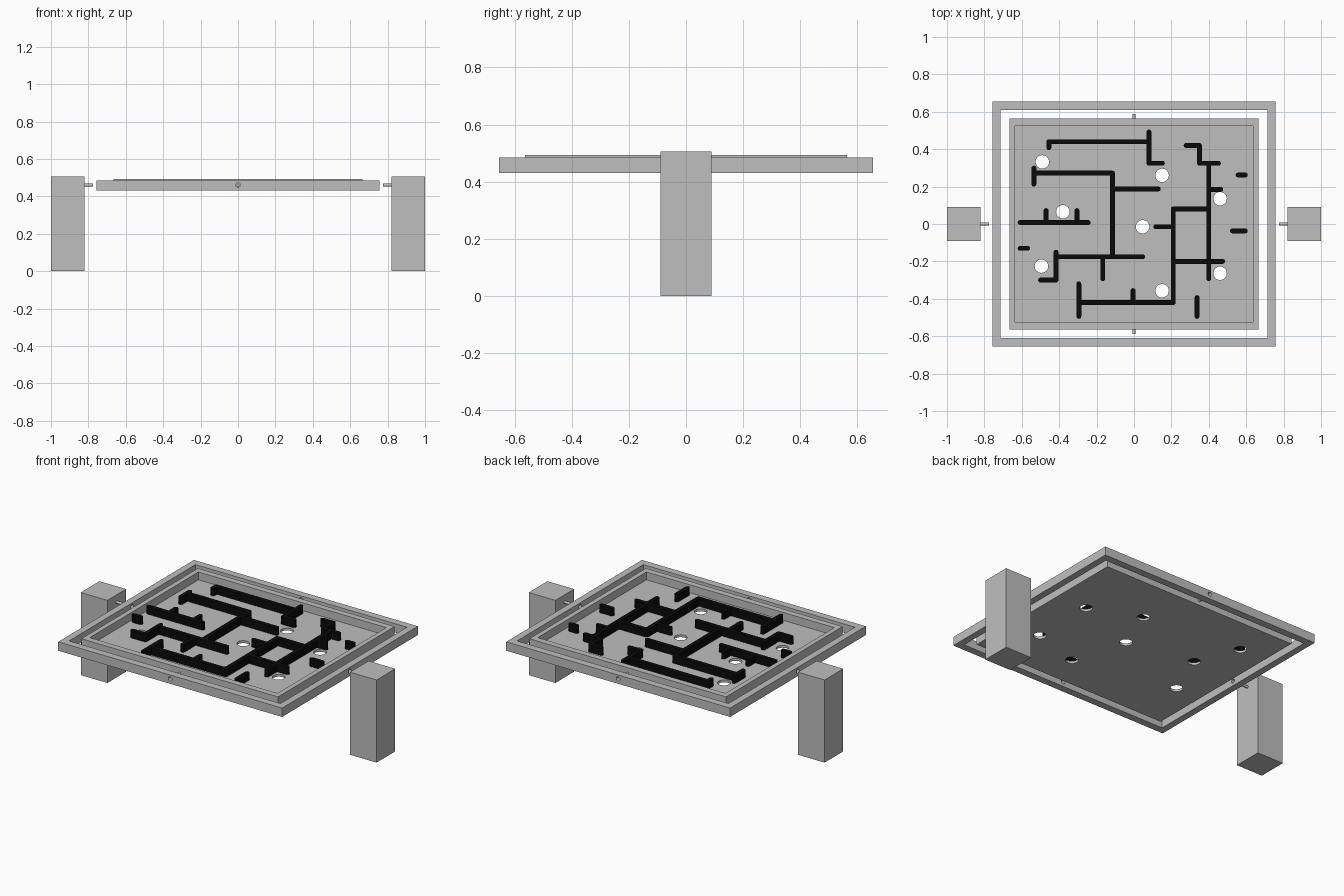
import bpy, bmesh, math
from mathutils import Matrix, Vector

cube = bpy.data.objects.get("Cube")
if cube:
    bpy.data.objects.remove(cube, do_unlink=True)


def material(name, value):
    m = bpy.data.materials.new(name)
    m.use_nodes = True
    colour = (value, value, value, 1)
    m.diffuse_color = colour
    m.node_tree.nodes["Principled BSDF"].inputs["Base Color"].default_value = colour
    return m


GREY = material("light grey", 0.52)
BLACK = material("black", 0.003)
AXLE_Z = 0.46


def make(name, bm, mat):
    bmesh.ops.recalc_face_normals(bm, faces=bm.faces)
    mesh = bpy.data.meshes.new(name)
    bm.to_mesh(mesh)
    bm.free()
    mesh.materials.append(mat)
    ob = bpy.data.objects.new(name, mesh)
    bpy.context.collection.objects.link(ob)
    return ob


def box(name, half_x, half_y, z0, z1, x=0, mat=GREY):
    bm = bmesh.new()
    place = Matrix.Translation((x, 0, (z0 + z1) / 2))
    size = Matrix.Diagonal((2 * half_x, 2 * half_y, z1 - z0, 1))
    bmesh.ops.create_cube(bm, size=1, matrix=place @ size)
    return make(name, bm, mat)


def rod(name, start, end, radius, sides=20):
    a, b = Vector(start), Vector(end)
    turn = (b - a).to_track_quat("Z", "Y").to_matrix().to_4x4()
    bm = bmesh.new()
    bmesh.ops.create_cone(bm, cap_ends=True, segments=sides, radius1=radius, radius2=radius,
                          depth=(b - a).length, matrix=Matrix.Translation((a + b) / 2) @ turn)
    return make(name, bm, GREY)


def select(ob):
    bpy.ops.object.select_all(action="DESELECT")
    ob.select_set(True)
    bpy.context.view_layer.objects.active = ob


def cut(ob, cutter):
    cutter.hide_render = True
    mod = ob.modifiers.new("cut", "BOOLEAN")
    mod.object, mod.operation, mod.solver = cutter, "DIFFERENCE", "EXACT"
    select(ob)
    bpy.ops.object.modifier_apply(modifier=mod.name)
    bpy.data.objects.remove(cutter, do_unlink=True)


def smooth(ob):
    select(ob)
    bpy.ops.object.shade_smooth_by_angle(angle=math.radians(30))


# Support posts, each with an axle pin facing inward
for side, label in ((1, "left"), (-1, "right")):
    box(label + "_post", 0.09, 0.09, 0, 0.505, x=side * 0.91)
    smooth(rod(label + "_post_pin", (side * 0.85, 0, AXLE_Z), (side * 0.775, 0, AXLE_Z), 0.008))

# Outer gimbal frame with axle holes through all four sides
frame = box("outer_frame", 0.757, 0.655, 0.43, 0.484)
cut(frame, box("opening", 0.715, 0.61, 0.3, 0.6))
for end in ((1, 0, AXLE_Z), (0, 1, AXLE_Z)):
    cut(frame, rod("axle_hole", (-end[0], -end[1], AXLE_Z), end, 0.013))
smooth(frame)

# Inner tray with a recessed floor and ball holes
FLOOR = 0.445
tray = box("maze_tray", 0.665, 0.563, 0.43, 0.493)
cut(tray, box("recess", 0.635, 0.525, FLOOR, 0.6))
for x, y in ((-0.49, 0.332), (0.15, 0.26), (0.46, 0.135), (-0.38, 0.065),
             (0.046, -0.015), (-0.495, -0.225), (0.15, -0.357), (0.46, -0.263)):
    cut(tray, rod("ball_hole", (x, y, 0.3), (x, y, 0.6), 0.036, 32))
smooth(tray)

# Tray axle pins
for side, label in ((-1, "front"), (1, "back")):
    smooth(rod(label + "_tray_pin", (0, side * 0.55, AXLE_Z), (0, side * 0.587, AXLE_Z), 0.008))

# Maze walls: straight runs with rounded ends
RADIUS = 0.013
ACROSS = (  # y, from x, to x
    (0.44, -0.468, 0.093), (0.325, 0.067, 0.165), (0.42, 0.265, 0.363),
    (0.325, 0.337, 0.465), (0.185, 0.39, 0.477), (0.272, -0.548, -0.102),
    (0.187, -0.128, 0.143), (0.008, -0.622, -0.232), (-0.13, -0.622, -0.555),
    (-0.175, -0.43, 0.06), (-0.3, -0.513, -0.404), (-0.42, -0.308, 0.223),
    (0.08, 0.197, 0.413), (-0.015, 0.103, 0.223), (-0.2, 0.197, 0.487),
    (0.262, 0.543, 0.608), (-0.037, 0.513, 0.608))
ALONG = (  # x, from y, to y
    (-0.455, 0.395, 0.453), (0.08, 0.312, 0.505), (0.35, 0.312, 0.433),
    (0.4, -0.305, 0.338), (-0.535, 0.2, 0.312), (-0.115, -0.188, 0.285),
    (-0.47, 0, 0.085), (-0.305, 0, 0.085), (-0.417, -0.313, -0.138),
    (-0.167, -0.305, -0.17), (-0.295, -0.507, -0.307), (0.21, -0.433, 0.093),
    (-0.005, -0.42, -0.343), (0.337, -0.507, -0.38))


def wall(bm, a, b):
    """Extruded capsule outline between two points."""
    heading = math.atan2(b.y - a.y, b.x - a.x)
    ring = []
    for centre, begin in ((b, -0.5), (a, 0.5)):
        for i in range(7):
            t = heading + math.pi * (begin + i / 6)
            ring.append(bm.verts.new((centre.x + RADIUS * math.cos(t),
                                      centre.y + RADIUS * math.sin(t), FLOOR - 0.003)))
    base = bm.faces.new(ring)
    up = bmesh.ops.extrude_face_region(bm, geom=[base], use_keep_orig=True)["geom"]
    bmesh.ops.translate(bm, vec=(0, 0, 0.049),
                        verts=[v for v in up if isinstance(v, bmesh.types.BMVert)])


bm = bmesh.new()
for y, x0, x1 in ACROSS:
    wall(bm, Vector((x0 + RADIUS, y, 0)), Vector((x1 - RADIUS, y, 0)))
for x, y0, y1 in ALONG:
    wall(bm, Vector((x, y0 + RADIUS, 0)), Vector((x, y1 - RADIUS, 0)))
smooth(make("maze_walls", bm, BLACK))
